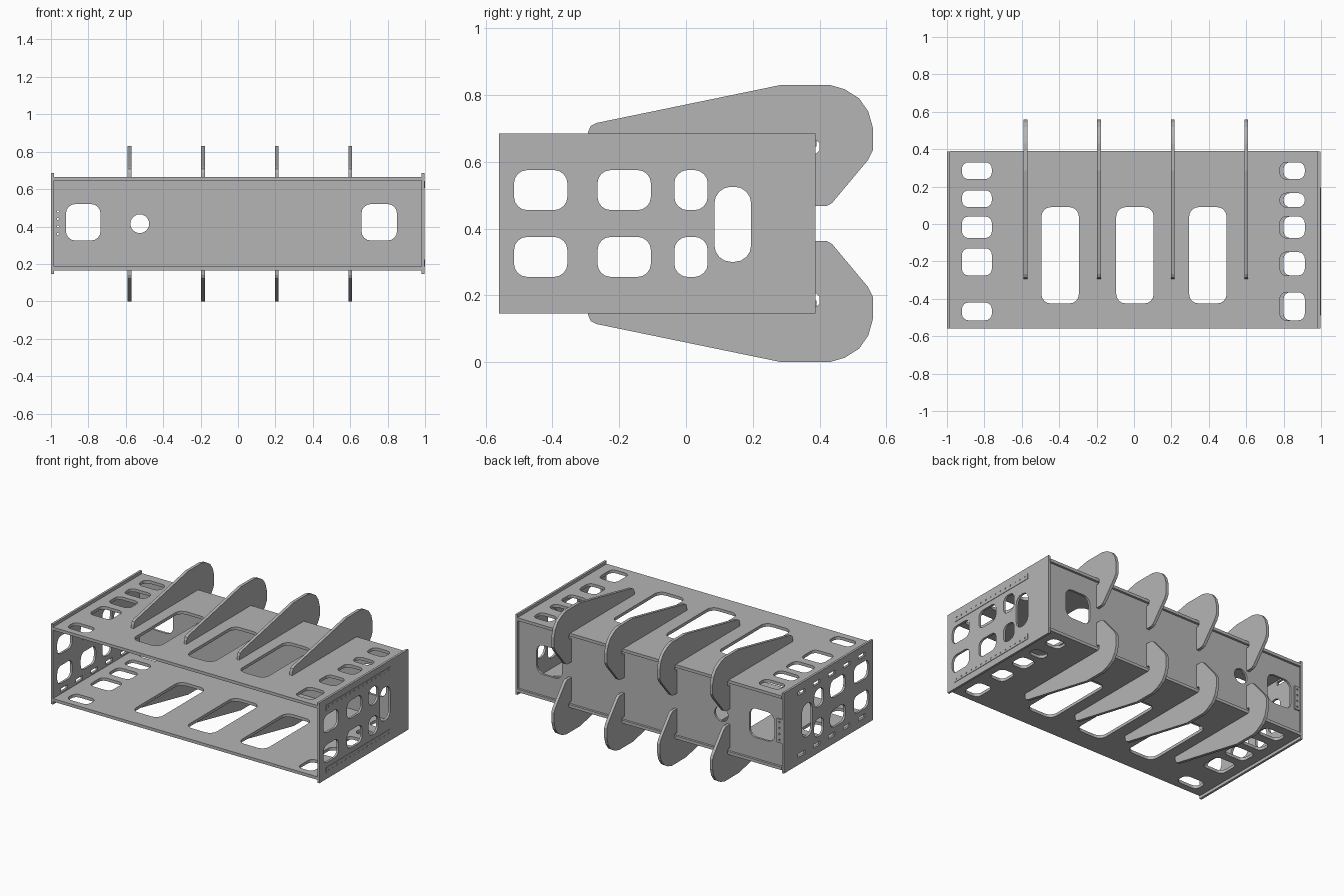
import bpy, bmesh
from math import sin, cos, pi

if "Cube" in bpy.data.objects:
    bpy.data.objects.remove(bpy.data.objects["Cube"])

grey = bpy.data.materials.new("sheet_metal_grey")
grey.use_nodes = True
GREY = (0.46, 0.46, 0.46, 1)
grey.diffuse_color = GREY
grey.node_tree.nodes["Principled BSDF"].inputs["Base Color"].default_value = GREY

H = 0.83  # overall height, parts mirror about its middle


def rect(u0, u1, v0, v1):
    return [(u0, v0), (u1, v0), (u1, v1), (u0, v1)]


def rounded(u0, u1, v0, v1, r, n=4):
    """Rectangle with rounded corners."""
    pts = []
    corners = [(u1 - r, v1 - r), (u0 + r, v1 - r), (u0 + r, v0 + r), (u1 - r, v0 + r)]
    for k, (cu, cv) in enumerate(corners):
        for i in range(n + 1):
            a = (k + i / n) * pi / 2
            pts.append((cu + r * cos(a), cv + r * sin(a)))
    return pts


def circle(u, v, r, n):
    return [(u + r * cos(2 * pi * i / n), v + r * sin(2 * pi * i / n)) for i in range(n)]


def flip(loop):
    """Mirror a loop about the middle height."""
    return [(u, H - v) for u, v in loop]


def sheet(name, axis, lo, hi, outline, holes=()):
    """Flat plate with holes, lying across the given axis from lo to hi."""
    curve = bpy.data.curves.new(name, 'CURVE')
    curve.dimensions = '2D'
    curve.fill_mode = 'BOTH'
    curve.extrude = (hi - lo) / 2
    for loop in [outline, *holes]:
        sp = curve.splines.new('POLY')
        sp.points.add(len(loop) - 1)
        for p, (u, v) in zip(sp.points, loop):
            p.co = (u, v, 0, 1)
        sp.use_cyclic_u = True
    temp = bpy.data.objects.new(name + "_outline", curve)
    bpy.context.collection.objects.link(temp)
    dg = bpy.context.evaluated_depsgraph_get()
    mesh = bpy.data.meshes.new_from_object(temp.evaluated_get(dg))
    bpy.data.objects.remove(temp)

    bm = bmesh.new()
    bm.from_mesh(mesh)
    bmesh.ops.remove_doubles(bm, verts=bm.verts, dist=0.00005)
    for vert in bm.verts:
        u, v, w = vert.co
        w += (lo + hi) / 2
        vert.co = {'x': (w, u, v), 'y': (u, w, v), 'z': (u, v, w)}[axis]
    bmesh.ops.recalc_face_normals(bm, faces=bm.faces)
    for f in bm.faces:
        f.smooth = False
    bm.to_mesh(mesh)
    bm.free()
    mesh.name = name
    mesh.materials.clear()
    mesh.materials.append(grey)
    obj = bpy.data.objects.new(name, mesh)
    bpy.context.collection.objects.link(obj)
    return obj


# Top and bottom sheets: three long windows and a column of small ones at each end
windows = [rounded(x - 0.1, x + 0.1, -0.425, 0.09, 0.05) for x in (-0.395, 0.005, 0.395)]
left_rows = [(0.24, 0.33), (0.09, 0.18), (-0.075, 0.04), (-0.275, -0.13), (-0.515, -0.42)]
right_rows = [(0.24, 0.33), (0.09, 0.165), (-0.075, 0.04), (-0.275, -0.15), (-0.515, -0.365)]
for name, z, shift in (("top_sheet", 0.645, 0), ("bottom_sheet", 0.165, 0.02)):
    ends = [rounded(-0.92, -0.76, a, b, 0.035) for a, b in left_rows]
    ends += [rounded(0.78 + shift, 0.913, a, b, 0.035) for a, b in right_rows]
    sheet(name, 'z', z, z + 0.02, rect(-0.985, 0.985, -0.56, 0.39), windows + ends)

# Back panel with two square windows, a round port and a riveted bracket
rivets = [circle(-0.963, z, 0.006, 8) for z in (0.36, 0.4, 0.44, 0.48)]
sheet("back_panel", 'y', 0.36, 0.375, rect(-0.985, 0.985, 0.185, 0.645),
      [rounded(-0.92, -0.735, 0.325, 0.52, 0.05),
       rounded(0.66, 0.85, 0.325, 0.52, 0.05),
       circle(-0.525, 0.415, 0.05, 24)] + rivets)
sheet("back_bracket", 'y', 0.375, 0.383, rect(-0.983, -0.943, 0.34, 0.5), rivets)

# Side panels
openings = [rounded(0.085, 0.195, 0.3, 0.525, 0.05)]
for a, b in ((-0.515, -0.355), (-0.265, -0.105), (-0.035, 0.065)):
    hole = rounded(a, b, 0.455, 0.575, 0.04)
    openings += [hole, flip(hole)]
slots = []
for i in range(5):
    y = -0.44 + 0.16 * i
    slot = rect(y - 0.035, y + 0.035, 0.61, 0.635)
    slots += [slot, flip(slot)]
side = rect(-0.56, 0.387, 0.145, 0.685)
sheet("side_panel_slotted", 'x', -1, -0.985, side, openings + slots)
sheet("side_panel_riveted", 'x', 0.982, 0.997, side, openings)

# Riveted strips on one side
strip = rect(-0.488, 0.195, 0.606, 0.643)
dots = [circle(-0.468 + 0.0457 * i, 0.628, 0.006, 8) for i in range(15)]
sheet("upper_rivet_strip", 'x', 0.997, 1, strip, dots)
sheet("lower_rivet_strip", 'x', 0.997, 1, flip(strip), [flip(d) for d in dots])

# Fins wrapping over the rear edges, with a round relief in the inner corner
fin = [(-0.295, 0.665), (-0.293, 0.69), (-0.285, 0.707), (-0.268, 0.716),
       (0.285, 0.83), (0.43, 0.83), (0.475, 0.817), (0.518, 0.79), (0.546, 0.75),
       (0.56, 0.7), (0.56, 0.635), (0.545, 0.605), (0.437, 0.476), (0.42, 0.467),
       (0.375, 0.467), (0.375, 0.625), (0.39, 0.625), (0.4, 0.635), (0.4, 0.655),
       (0.39, 0.665)]
for i, x in enumerate((-0.58, -0.187, 0.207, 0.6), 1):
    sheet(f"upper_fin_{i}", 'x', x - 0.01, x + 0.01, fin)
    sheet(f"lower_fin_{i}", 'x', x - 0.01, x + 0.01, flip(fin))
